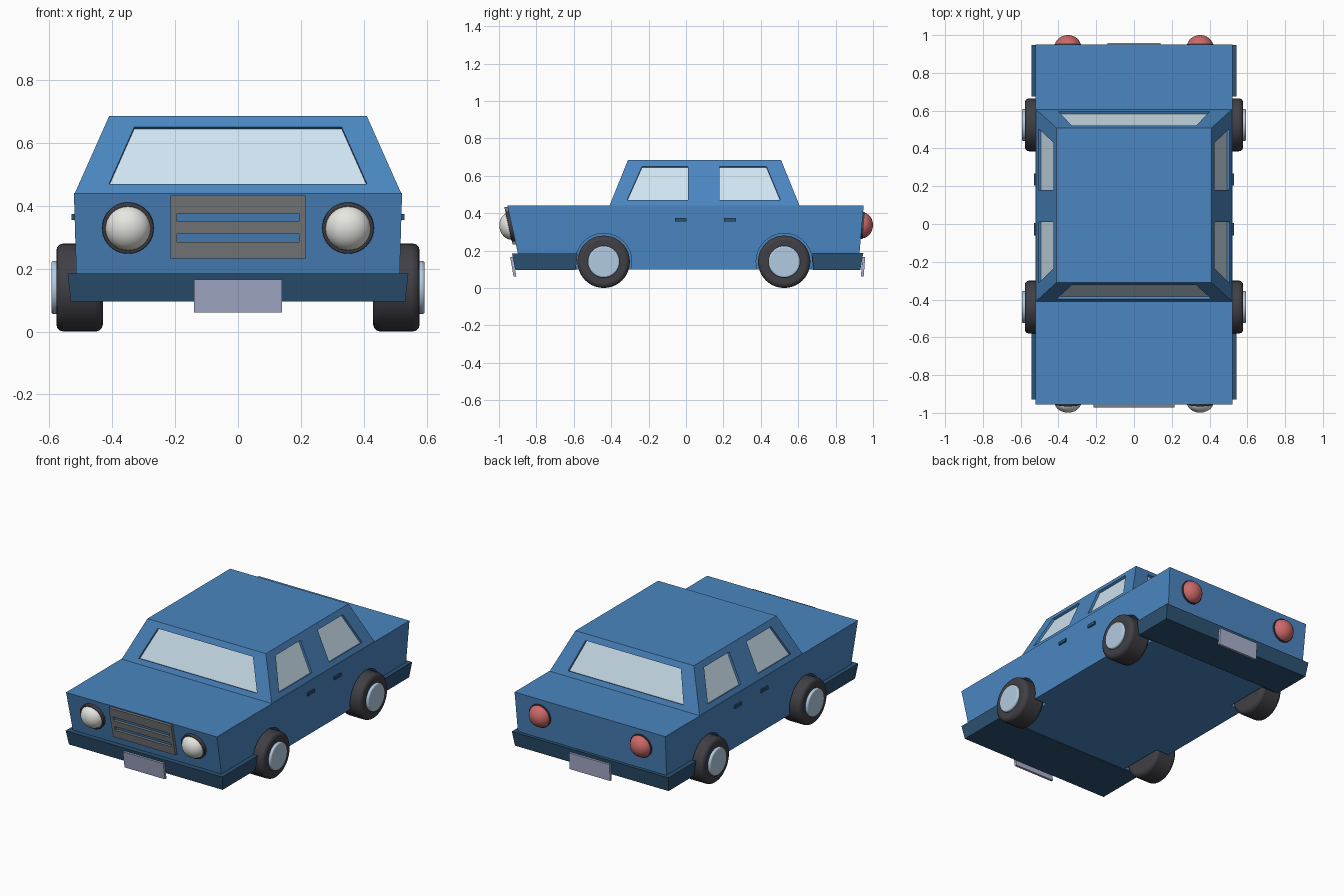
import bpy, bmesh, math
from mathutils import Vector

if "Cube" in bpy.data.objects:
    bpy.data.objects.remove(bpy.data.objects["Cube"])


def material(name, rgb):
    m = bpy.data.materials.new(name)
    m.diffuse_color = (*rgb, 1)
    m.use_nodes = True
    m.node_tree.nodes["Principled BSDF"].inputs["Base Color"].default_value = m.diffuse_color
    return m


PAINT = material("paint", (0.07, 0.24, 0.53))
TRIM = material("dark_trim", (0.025, 0.085, 0.17))
GLASS = material("glass", (0.63, 0.78, 0.88))
RUBBER = material("rubber", (0.05, 0.05, 0.06))
HUB = material("hub", (0.45, 0.6, 0.76))
LAMP = material("lamp", (0.8, 0.8, 0.76))
RED = material("red_lamp", (0.6, 0.14, 0.14))
PLATE = material("plate", (0.4, 0.44, 0.63))
GREY = material("grille_grey", (0.2, 0.21, 0.22))


def prisms(name, pairs, mat=None):
    """One object made of closed solids, each joining two matching loops of points."""
    bm = bmesh.new()
    for a, b in pairs:
        va, vb = [bm.verts.new(p) for p in a], [bm.verts.new(p) for p in b]
        n = len(va)
        bm.faces.new(va[::-1])
        bm.faces.new(vb)
        for i in range(n):
            bm.faces.new((va[i], va[(i + 1) % n], vb[(i + 1) % n], vb[i]))
    bmesh.ops.recalc_face_normals(bm, faces=bm.faces)
    me = bpy.data.meshes.new(name)
    bm.to_mesh(me)
    bm.free()
    ob = bpy.data.objects.new(name, me)
    bpy.context.collection.objects.link(ob)
    if mat:
        me.materials.append(mat)
    return ob


def rect(hx, y0, y1, z, cx=0):
    return [(cx - hx, y0, z), (cx + hx, y0, z), (cx + hx, y1, z), (cx - hx, y1, z)]


def aim(ob, direction):
    ob.rotation_mode = 'QUATERNION'
    ob.rotation_quaternion = Vector(direction).to_track_quat('Z', 'Y')


def disc(name, loc, direction, r, depth, mat=None, bevel=0):
    bpy.ops.mesh.primitive_cylinder_add(vertices=40, radius=r, depth=depth, location=loc)
    ob = bpy.context.object
    ob.name = name
    if bevel:
        mod = ob.modifiers.new("round", 'BEVEL')
        mod.width, mod.segments = bevel, 3
    bpy.ops.object.shade_smooth_by_angle(angle=math.radians(40))
    aim(ob, direction)
    if mat:
        ob.data.materials.append(mat)
    return ob


def dome(name, loc, direction, r, depth, mat):
    bpy.ops.mesh.primitive_uv_sphere_add(segments=32, ring_count=16, radius=1, location=loc)
    ob = bpy.context.object
    ob.name = name
    ob.scale = (r, r, depth)
    bpy.ops.object.shade_smooth()
    aim(ob, direction)
    ob.data.materials.append(mat)


def cut(ob, cutter):
    mod = ob.modifiers.new("cut", 'BOOLEAN')
    mod.object, mod.operation, mod.solver = cutter, 'DIFFERENCE', 'EXACT'
    cutter.hide_render = True
    cutter.hide_viewport = True


# sloping front face of the body
def front_y(z):
    return -0.955 + (0.44 - z) * 0.22


# lower body and cabin
body = prisms("body", [(rect(0.512, front_y(0.1), 0.92, 0.1),
                        rect(0.522, -0.955, 0.95, 0.44))], PAINT)
cabin = prisms("cabin", [(rect(0.52, -0.41, 0.608, 0.438),
                          rect(0.41, -0.31, 0.508, 0.685))], PAINT)

# window outlines lying on the cabin faces
ZB, ZT = 0.47, 0.65


def side_x(z):
    return 0.52 - (z - 0.438) * 0.445


def screen_y(z):
    return -0.41 + (z - 0.438) * 0.405


def back_y(z):
    return 0.608 - (z - 0.438) * 0.405


panes = [("windscreen", [(x, screen_y(z), z) for x, z in
                         ((-0.41, ZB), (0.41, ZB), (0.33, ZT), (-0.33, ZT))], (0, -0.93, 0.38)),
         ("rear_window", [(x, back_y(z), z) for x, z in
                          ((-0.40, ZB), (0.40, ZB), (0.33, ZT), (-0.33, ZT))], (0, 0.93, 0.38))]
for s, side in ((-1, "left"), (1, "right")):
    for part, outline in (("front", ((-0.315, ZB), (0.01, ZB), (0.01, ZT), (-0.235, ZT))),
                          ("rear", ((0.18, ZB), (0.505, ZB), (0.43, ZT), (0.18, ZT)))):
        panes.append((f"{side}_{part}_window", [(s * side_x(z), y, z) for y, z in outline],
                      (s * 0.914, 0, 0.407)))


def slab(points, n, t0, t1):
    return tuple([Vector(p) + Vector(n) * t for p in points] for t in (t0, t1))


cut(cabin, prisms("window_cutter", [slab(p, n, -0.018, 0.03) for _, p, n in panes]))
for name, p, n in panes:
    prisms(name, [slab(p, n, -0.022, -0.015)], GLASS)

# bumpers wrapping both ends, and number plates
prisms("front_bumper", [(rect(0.532, -0.912, -0.59, 0.095), rect(0.542, -0.93, -0.58, 0.185))], TRIM)
prisms("rear_bumper", [(rect(0.532, 0.68, 0.932, 0.095), rect(0.542, 0.675, 0.948, 0.187))], TRIM)
prisms("front_plate", [(rect(0.14, -0.922, -0.907, 0.06), rect(0.14, -0.94, -0.925, 0.165))], PLATE)
prisms("rear_plate", [(rect(0.14, 0.935, 0.95, 0.06), rect(0.14, 0.943, 0.958, 0.165))], PLATE)

# grille: three rails and two end posts, leaving two slots
strips = [(0, 0.195, 0.233, 0.285), (0, 0.195, 0.31, 0.35), (0, 0.195, 0.375, 0.433),
          (-0.205, 0.0105, 0.233, 0.433), (0.205, 0.0105, 0.233, 0.433)]
prisms("grille", [tuple(rect(hx, front_y(z) - 0.018, front_y(z) + 0.01, z, cx) for z in (z0, z1))
                  for cx, hx, z0, z1 in strips], GREY)

# everything mirrored left and right
for s, side in ((-1, "left"), (1, "right")):
    for y, part in ((-0.44, "front"), (0.525, "rear")):
        # wheel arch, tyre and hub
        cut(body, disc("arch_cutter", (s * 0.52, y, 0.142), (s, 0, 0), 0.15, 0.2))
        disc(f"{side}_{part}_tyre", (s * 0.504, y, 0.14), (s, 0, 0), 0.14, 0.148, RUBBER, 0.022)
        disc(f"{side}_{part}_hub", (s * 0.527, y, 0.14), (s, 0, 0), 0.085, 0.134, HUB, 0.008)
    # door handles
    for y in (-0.028, 0.236):
        prisms(f"{side}_door_handle", [(rect(0.011, y - 0.032, y + 0.032, 0.355, s * 0.518),
                                        rect(0.011, y - 0.032, y + 0.032, 0.374, s * 0.518))], TRIM)
    # lamps with dark rims
    fwd, aft = (0, -1, -0.22), (0, 1, -0.08)
    disc(f"{side}_headlamp_rim", (s * 0.35, -0.934, 0.33), fwd, 0.082, 0.03, RUBBER, 0.004)
    dome(f"{side}_headlamp", (s * 0.35, -0.937, 0.33), fwd, 0.073, 0.061, LAMP)
    disc(f"{side}_tail_lamp_rim", (s * 0.35, 0.94, 0.335), aft, 0.073, 0.02, RUBBER)
    dome(f"{side}_tail_lamp", (s * 0.35, 0.938, 0.335), aft, 0.07, 0.062, RED)
